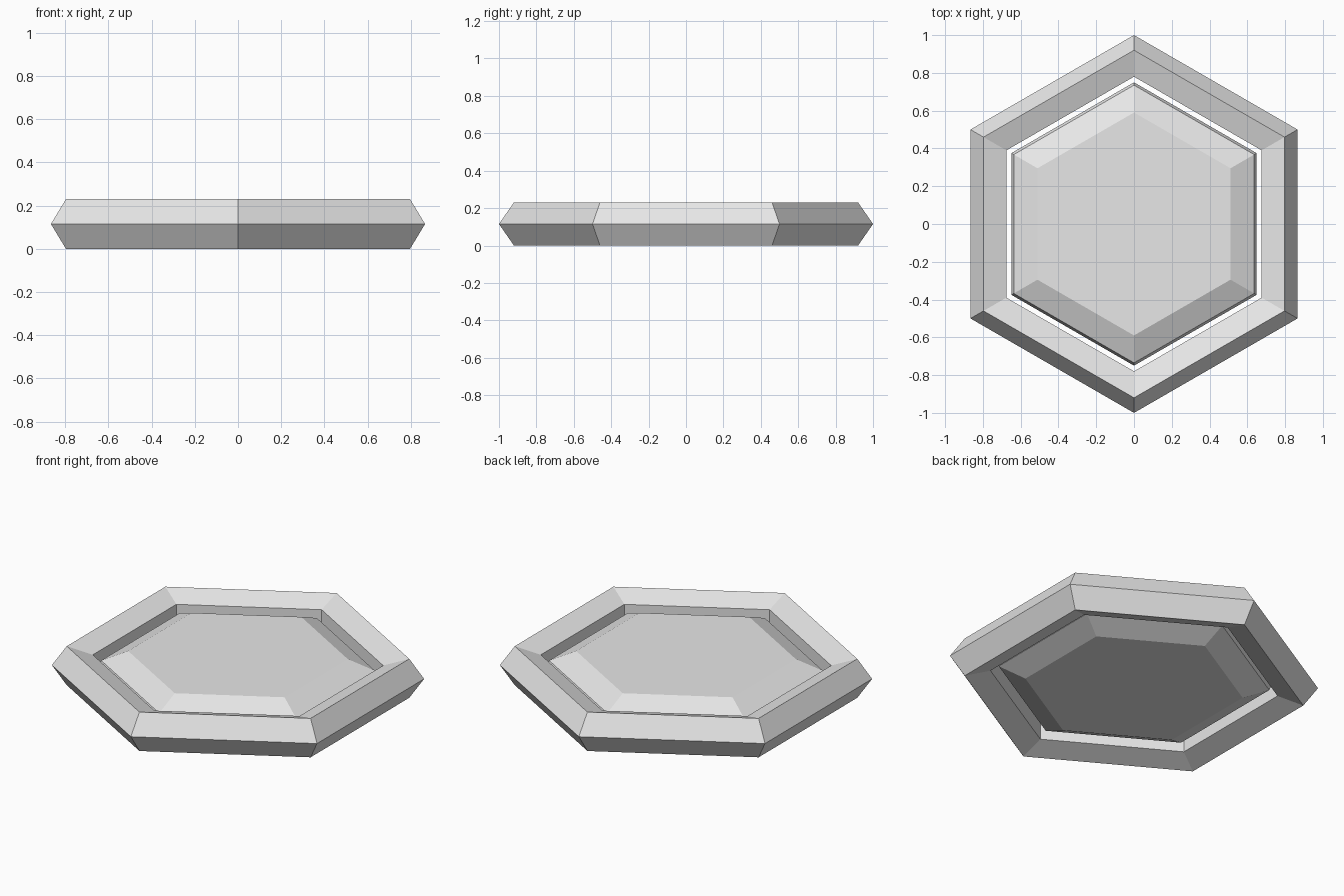
import bpy
import math

if "Cube" in bpy.data.objects:
    bpy.data.objects.remove(bpy.data.objects["Cube"])

MID = 0.115  # height of the symmetry plane


def material(name, rgba):
    m = bpy.data.materials.new(name)
    m.diffuse_color = rgba
    m.use_nodes = True
    m.node_tree.nodes["Principled BSDF"].inputs["Base Color"].default_value = m.diffuse_color
    return m


def hexagon(radius, z):
    """Six corners with points on +y and -y."""
    return [(radius * math.cos(math.radians(30 + 60 * i)),
             radius * math.sin(math.radians(30 + 60 * i)), MID + z)
            for i in range(6)]


def hex_loft(name, profile, mat, ring):
    """Sweep a (radius, offset from mid) profile round a hexagon.
    ring=True closes the section on itself, otherwise the ends are capped.
    The profile runs from bottom to top along the outside."""
    verts = [v for r, z in profile for v in hexagon(r, z)]
    n = len(profile)
    faces = []
    for k in range(n if ring else n - 1):
        a, b = k * 6, ((k + 1) % n) * 6
        for i in range(6):
            j = (i + 1) % 6
            faces.append((a + i, a + j, b + j, b + i))
    if not ring:
        faces.append(tuple(reversed(range(6))))
        faces.append(tuple(range((n - 1) * 6, n * 6)))
    mesh = bpy.data.meshes.new(name)
    mesh.from_pydata(verts, [], faces)
    mesh.materials.append(mat)
    mesh.update()
    obj = bpy.data.objects.new(name, mesh)
    bpy.context.collection.objects.link(obj)
    return obj


frame_grey = material("frame grey", (0.8, 0.8, 0.8, 1.0))
glass_grey = material("glass grey", (0.8, 0.8, 0.8, 0.85))

# Outer frame: pointed outside, slopes down inward, straight inner wall
hex_loft("hexagonal_frame",
         [(0.92, -0.115), (1.0, 0.0), (0.92, 0.115), (0.78, 0.07), (0.78, -0.07)],
         frame_grey, True)

# Floating pane with bevelled faces on both sides
hex_loft("bevelled_pane",
         [(0.59, -0.1), (0.735, -0.038), (0.75, 0.0), (0.735, 0.038), (0.59, 0.1)],
         glass_grey, False)
